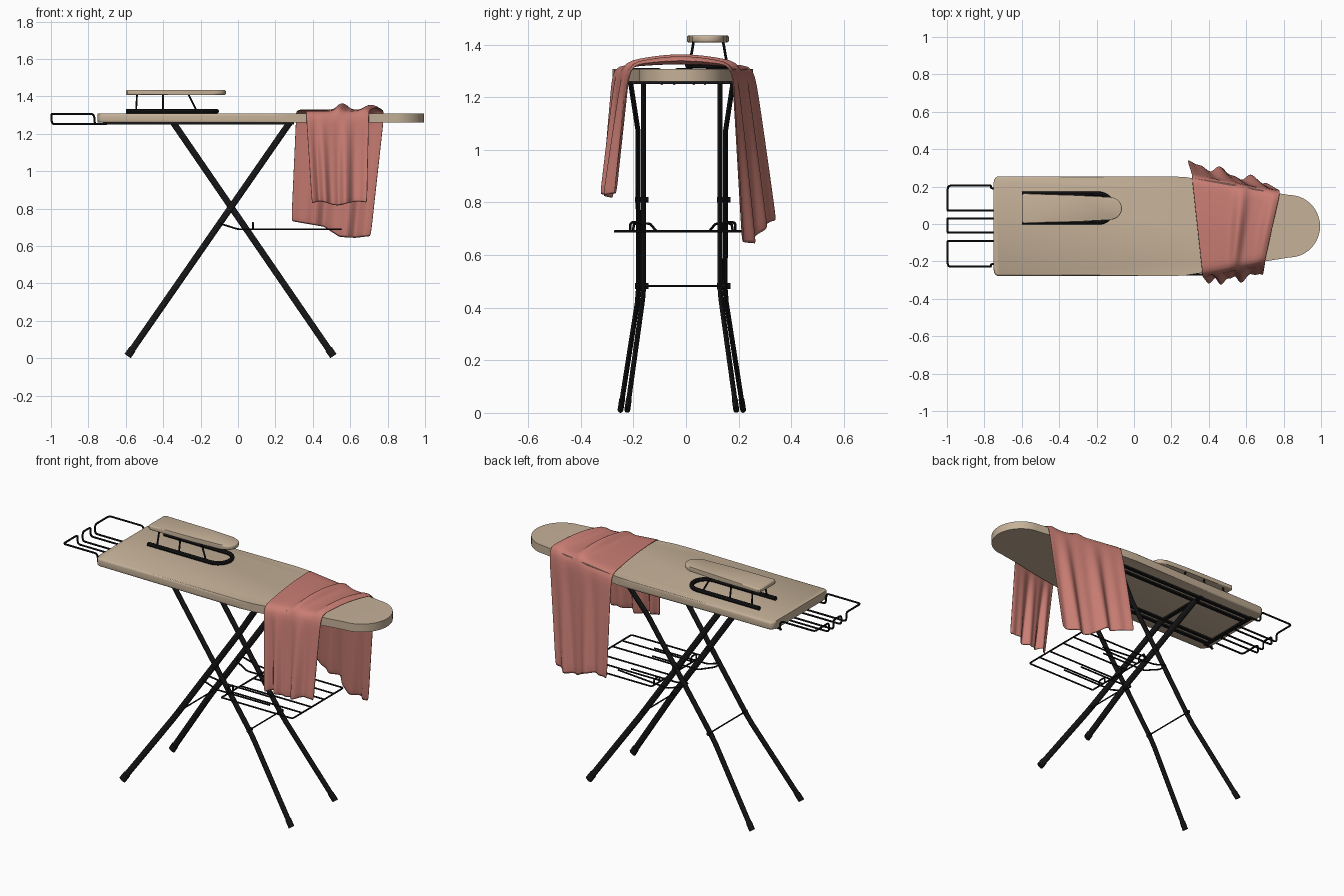
import bpy, bmesh, math
from mathutils import Vector

if "Cube" in bpy.data.objects:
    bpy.data.objects.remove(bpy.data.objects["Cube"])

def material(name, r, g, b):
    m = bpy.data.materials.new(name)
    m.diffuse_color = (r, g, b, 1)
    m.use_nodes = True
    m.node_tree.nodes["Principled BSDF"].inputs["Base Color"].default_value = m.diffuse_color
    return m

BEIGE = material("beige cover", 0.56, 0.44, 0.315)
BLACK = material("black metal", 0.008, 0.008, 0.009)
PINK = material("dusty pink cloth", 0.58, 0.205, 0.172)
CY = -0.012          # centre line of the board and legs

def finish(name, bm, mat, angle=40):
    bmesh.ops.recalc_face_normals(bm, faces=bm.faces[:])
    me = bpy.data.meshes.new(name)
    bm.to_mesh(me)
    bm.free()
    me.materials.append(mat)
    for p in me.polygons:
        p.use_smooth = True
    me.set_sharp_from_angle(angle=math.radians(angle))
    ob = bpy.data.objects.new(name, me)
    bpy.context.collection.objects.link(ob)
    return ob

def slab(name, outline, z0, z1, bevel, mat):
    bm = bmesh.new()
    lo = [bm.verts.new((x, y, z0)) for x, y in outline]
    hi = [bm.verts.new((x, y, z1)) for x, y in outline]
    n = len(outline)
    rims = [bm.faces.new(lo[::-1]), bm.faces.new(hi)]
    for i in range(n):
        bm.faces.new((lo[i], lo[(i + 1) % n], hi[(i + 1) % n], hi[i]))
    edges = [e for f in rims for e in f.edges]
    bmesh.ops.bevel(bm, geom=edges, offset=bevel, segments=3, profile=0.5, affect='EDGES')
    return finish(name, bm, mat)

def fillet(pts, r):
    pts = [Vector(p) for p in pts]
    out = [pts[0]]
    for a, b, c in zip(pts, pts[1:], pts[2:]):
        p = b + (a - b).normalized() * min(r, (a - b).length * 0.45)
        q = b + (c - b).normalized() * min(r, (c - b).length * 0.45)
        for i in range(6):
            t = i / 5
            out.append(p * (1 - t) ** 2 + b * 2 * t * (1 - t) + q * t * t)
    return out + [pts[-1]]

def wire(name, paths, radius, mat=BLACK, r=0.02):
    cu = bpy.data.curves.new(name, 'CURVE')
    cu.dimensions = '3D'
    cu.bevel_depth = radius
    cu.bevel_resolution = 2
    cu.use_fill_caps = True
    for path in paths:
        pts = fillet(path, r)
        sp = cu.splines.new('POLY')
        sp.points.add(len(pts) - 1)
        for sp_pt, p in zip(sp.points, pts):
            sp_pt.co = (*p, 1)
    tmp = bpy.data.objects.new(name + "_tmp", cu)
    me = bpy.data.meshes.new_from_object(tmp)
    bpy.data.objects.remove(tmp)
    bm = bmesh.new()
    bm.from_mesh(me)
    return finish(name, bm, mat)

# main board: rounded tail corners, straight sides, taper, round nose
half = [(-0.75, 0.23)]
half += [(-0.72 - 0.03 * math.cos(t * math.pi / 8), 0.237 + 0.03 * math.sin(t * math.pi / 8)) for t in range(5)]
half += [(0.2, 0.267), (0.28, 0.262), (0.5, 0.228), (0.7, 0.188)]
half += [(0.83 + 0.165 * math.sin(t * math.pi / 20), 0.167 * math.cos(t * math.pi / 20)) for t in range(10)]
outline = [(x, CY + y) for x, y in half] + [(0.995, CY)] + [(x, CY - y) for x, y in reversed(half)]
slab("ironing_board", outline, 1.26, 1.308, 0.012, BEIGE)

# small sleeve board on its wire stand
half = [(-0.6, 0.07), (-0.59, 0.08), (-0.3, 0.07)]
half += [(-0.125 + 0.06 * math.sin(t * math.pi / 16), 0.06 * math.cos(t * math.pi / 16)) for t in range(8)]
outline = [(x, 0.083 + y) for x, y in half] + [(-0.065, 0.083)] + [(x, 0.083 - y) for x, y in reversed(half)]
slab("sleeve_board", outline, 1.408, 1.435, 0.008, BEIGE)
arc = [(-0.19 + 0.077 * math.sin(t * math.pi / 12), 0.085 - 0.077 * math.cos(t * math.pi / 12), 1.321) for t in range(13)]
wire("sleeve_board_base", [[(-0.6, 0.008, 1.321)] + arc + [(-0.6, 0.162, 1.321)]], 0.012)
wire("sleeve_board_struts",
     [[(xb, 0.085 + s * 0.072, 1.32), (xt, 0.085 + s * 0.056, 1.412)]
      for s in (-1, 1) for xb, xt in ((-0.545, -0.54), (-0.4, -0.4), (-0.22, -0.265))], 0.005)

# legs: flat oval tubes following a bent path in y
def leg(name, foot_x, top_x, side, profile, grow=1.0):
    zb, zt = 0.012, 1.258
    d = Vector((top_x - foot_x, 0, zt - zb)).normalized()
    n = Vector((d.z, 0, -d.x))
    bm = bmesh.new()
    rings = []
    for z, off in profile:
        c = Vector((foot_x + (top_x - foot_x) * (z - zb) / (zt - zb), CY - 0.004 + side * off, z))
        ring = []
        for i in range(14):
            a = i * math.tau / 14
            ring.append(bm.verts.new(c + Vector((0, 0.0095 * grow * math.cos(a), 0)) + n * 0.0175 * grow * math.sin(a)))
        rings.append(ring)
    for r0, r1 in zip(rings, rings[1:]):
        for i in range(14):
            j = (i + 1) % 14
            bm.faces.new((r0[i], r0[j], r1[j], r1[i]))
    bm.faces.new(rings[0])
    bm.faces.new(rings[-1])
    finish(name, bm, BLACK)

OUTER = [(1.258, 0.195), (1.07, 0.166), (0.47, 0.165), (0.42, 0.169), (0.012, 0.233)]
INNER = [(1.258, 0.145), (0.48, 0.145), (0.43, 0.149), (0.012, 0.207)]
for side, tag in ((-1, "front"), (1, "back")):
    leg(tag + "_outer_leg", -0.59, 0.275, side, OUTER)
    leg(tag + "_inner_leg", 0.51, -0.345, side, INNER)
    leg(tag + "_outer_foot", -0.59, 0.275, side, [(0.05, 0.227), (0.012, 0.233)], 1.18)
    leg(tag + "_inner_foot", 0.51, -0.345, side, [(0.05, 0.2015), (0.012, 0.207)], 1.18)

# cross bars and pivot bolts
wire("leg_cross_bars", [[(x, CY - w, 0.482), (x, CY + w, 0.482)] for x, w in ((-0.264, 0.17), (0.187, 0.15))], 0.004)
wire("pivot_bolts", [[(x, CY + s * a, z), (x, CY + s * b, z)] for s in (-1, 1)
                     for x, z, a, b in ((-0.036, 0.81, 0.13, 0.182), (-0.264, 0.482, 0.155, 0.182),
                                        (0.187, 0.482, 0.13, 0.162))], 0.011)

# rails and stops under the board
def bar(bm, x0, x1, y0, y1, z0, z1):
    r = bmesh.ops.create_cube(bm, size=1)
    for v in r["verts"]:
        v.co = ((x0 + x1) / 2 + v.co.x * (x1 - x0), (y0 + y1) / 2 + v.co.y * (y1 - y0), (z0 + z1) / 2 + v.co.z * (z1 - z0))

bm = bmesh.new()
for s in (-1, 1):
    for off in (0.14, 0.185):
        bar(bm, -0.7, 0.3, CY + s * off - 0.01, CY + s * off + 0.01, 1.25, 1.262)
for x in (-0.71, -0.345, 0.275):
    bar(bm, x - 0.012, x + 0.012, CY - 0.2, CY + 0.2, 1.25, 1.262)
finish("underside_rails", bm, BLACK)

# wire iron rest at the tail
hi, lo, end = 1.306, 1.252, -0.996
loops = []
for y_out, y_in, jog in ((0.205, 0.072, -0.015), (-0.228, -0.092, 0.015)):
    loops.append([(-0.7, y_out + jog, lo), (-0.765, y_out + jog, lo), (-0.765, y_out, lo), (-0.77, y_out, hi),
                  (end, y_out, hi), (end, y_in, hi), (end, y_in, lo), (-0.7, y_in, lo)])
loops.append([(-0.7, 0.03, lo), (end, 0.03, lo), (end, 0.03, hi), (end, -0.045, hi), (end, -0.045, lo), (-0.7, -0.045, lo)])
wire("iron_rest", loops, 0.0055, r=0.018)

# wire shelf between the legs
z = 0.69
shelf = [[(0.08, y, z), (0.55, y, z)] for y in (-0.18, -0.09, 0.03, 0.12)]
shelf.append([(0.08, -0.27, z), (0.55, -0.27, z), (0.55, 0.21, z), (0.08, 0.21, z), (0.08, -0.27, z)])
for s in (-1, 1):
    shelf.append([(0.35, CY - 0.018 + s * 0.17, z), (0.0, CY + s * 0.19, z), (-0.095, CY + s * 0.185, 0.72), (-0.095, CY + s * 0.125, 0.72),
                  (0.0, CY + s * 0.1, z), (0.3, CY + s * 0.1, z)])
    shelf.append([(0.08, CY + s * 0.2, z), (0.08, CY + s * 0.2, 0.725), (0.08, CY + s * 0.15, 0.725), (0.08, CY + s * 0.15, z)])
wire("wire_shelf", shelf, 0.0048, r=0.015)

# draped cloth: rows run from back hem, over the board, to front hem
def lerp(vals, u):
    t = u * (len(vals) - 1)
    i = min(int(t), len(vals) - 2)
    return vals[i] + (vals[i + 1] - vals[i]) * (t - i)

def edge(x):
    return lerp([0.262, 0.228, 0.192, 0.165], min(max((x - 0.28) / 0.56, 0), 1))

def folds(u):
    return math.sin(u * 17 + 0.6) * 0.7 + math.sin(u * 31 + 2) * 0.4

def ridge(u):
    return 0.034 * math.exp(-((u - 0.56) / 0.07) ** 2) + 0.026 * math.exp(-((u - 0.93) / 0.07) ** 2)

COLS = 40
bm = bmesh.new()
grid = []
for c in range(COLS + 1):
    u = c / COLS
    xb, xf = lerp([0.31, 0.47, 0.63, 0.78], u), lerp([0.365, 0.46, 0.57, 0.70], u)
    hxb, hxf = lerp([0.285, 0.43, 0.57, 0.71], u), lerp([0.395, 0.48, 0.57, 0.69], u)
    hyb, hyf = lerp([0.325, 0.295, 0.25, 0.225], u), lerp([-0.315, -0.30, -0.29, -0.27], u)
    hzb = lerp([0.73, 0.715, 0.70, 0.645, 0.64, 0.65], u)
    eb, ef = CY + edge(xb) + 0.016, CY - edge(xf) - 0.02
    row = []
    for k in range(8):                       # back drop
        t = 1 - k / 7
        y = eb + (hyb - eb) * t + folds(u) * 0.022 * t ** 0.7
        row.append((xb + (hxb - xb) * t, max(y, CY + edge(xb) + 0.01) if t < 0.5 else y, 1.285 + (hzb - 1.285) * t))
    for k in range(9):                       # across the top
        t = k / 8
        y = (eb - 0.018) * (1 - t) + (ef + 0.018) * t
        bulge = math.sin(math.pi * min(max(t * 0.9 + 0.05, 0), 1))
        row.append((xb + (xf - xb) * t, y, 1.316 + 0.012 * bulge + ridge(u) * (0.35 + 0.65 * bulge)))
    for k in range(8):                       # front drop
        t = k / 7
        y = ef + (hyf - ef) * t - folds(u + 0.12) * 0.022 * t ** 0.7
        y = min(y, CY - edge(xf) - 0.01) if t < 0.5 else y
        row.append((xf + (hxf - xf) * t, y, 1.285 + (0.825 - 1.285) * t + 0.01 * math.sin(u * 9) * t))
    grid.append([bm.verts.new(p) for p in row])
for a, b in zip(grid, grid[1:]):
    for i in range(len(a) - 1):
        bm.faces.new((a[i], a[i + 1], b[i + 1], b[i]))
cloth = finish("draped_cloth", bm, PINK, 180)
sol = cloth.modifiers.new("thickness", 'SOLIDIFY')
sol.thickness = 0.006
sol.offset = 0
sub = cloth.modifiers.new("smooth", 'SUBSURF')
sub.levels = sub.render_levels = 1
